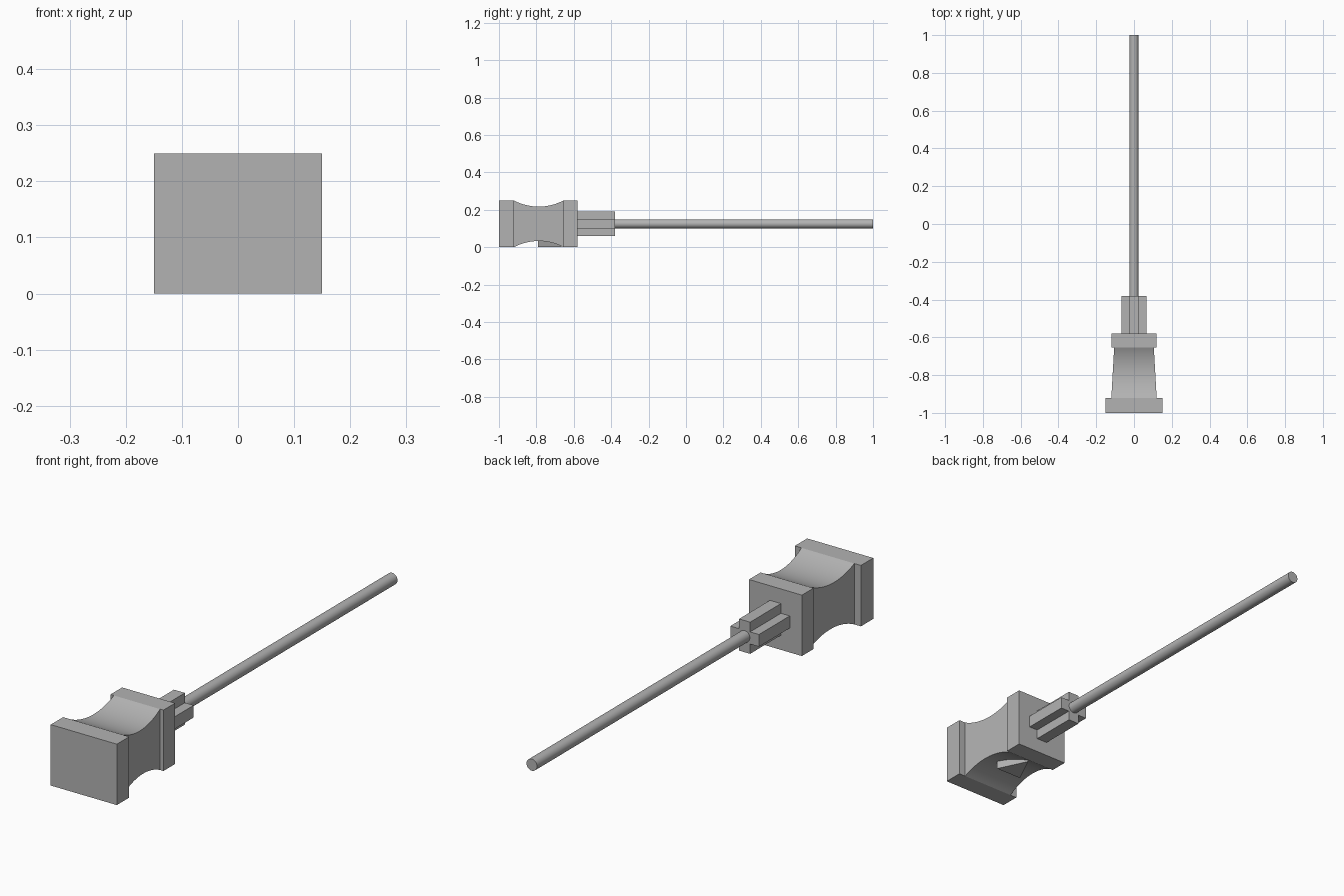
import bpy, bmesh, math

cube = bpy.data.objects.get("Cube")
if cube:
    bpy.data.objects.remove(cube, do_unlink=True)

MID_Z = 0.125
GREY = (0.45, 0.45, 0.45, 1)

mat = bpy.data.materials.new("plain grey")
mat.use_nodes = True
mat.diffuse_color = GREY
mat.node_tree.nodes["Principled BSDF"].inputs["Base Color"].default_value = GREY


def finish(name, bm, smooth=False):
    bmesh.ops.recalc_face_normals(bm, faces=bm.faces)
    mesh = bpy.data.meshes.new(name)
    bm.to_mesh(mesh)
    bm.free()
    mesh.materials.append(mat)
    obj = bpy.data.objects.new(name, mesh)
    bpy.context.collection.objects.link(obj)
    if smooth:
        bpy.ops.object.select_all(action="DESELECT")
        obj.select_set(True)
        bpy.context.view_layer.objects.active = obj
        bpy.ops.object.shade_smooth_by_angle(angle=math.radians(30))
    return obj


def prism(name, lower, upper, smooth=False):
    """Solid between two matching outlines."""
    bm = bmesh.new()
    a = [bm.verts.new(p) for p in lower]
    b = [bm.verts.new(p) for p in upper]
    bm.faces.new(a)
    bm.faces.new(b)
    for i in range(len(a)):
        j = (i + 1) % len(a)
        bm.faces.new((a[i], a[j], b[j], b[i]))
    return finish(name, bm, smooth)


def block(name, half_x, y0, y1, half_z):
    ring = [(-half_x, -half_z), (half_x, -half_z), (half_x, half_z), (-half_x, half_z)]
    return prism(name, [(x, y0, MID_Z + z) for x, z in ring],
                 [(x, y1, MID_Z + z) for x, z in ring])


# End plates of the handle
block("front_plate", 0.15, -1.0, -0.92, 0.125)
block("rear_plate", 0.12, -0.655, -0.58, 0.125)

# Tapered grip with hollowed top and bottom
Y0, Y1, SAG, STEPS = -0.92, -0.655, 0.033, 32
half = (Y1 - Y0) / 2
radius = (half ** 2 + SAG ** 2) / (2 * SAG)
arc = []
for i in range(STEPS + 1):
    d = -half + 2 * half * i / STEPS
    height = MID_Z - SAG + radius - math.sqrt(radius ** 2 - d ** 2)
    arc.append((Y0 + half + d, height))
outline = [(y, MID_Z + h) for y, h in arc] + [(y, MID_Z - h) for y, h in reversed(arc)]


def grip_width(y):
    return 0.12 + (0.105 - 0.12) * (y - Y0) / (Y1 - Y0)


prism("grip", [(-grip_width(y), y, z) for y, z in outline],
      [(grip_width(y), y, z) for y, z in outline], smooth=True)

# Triangular pointer under the grip
triangle = [(-0.06, -0.79), (0.06, -0.79), (0, -0.665)]
prism("pointer", [(x, y, 0) for x, y in triangle], [(x, y, 0.06) for x, y in triangle])

# Cross-shaped collar
a, b = 0.025, 0.065
cross = [(a, a), (a, b), (-a, b), (-a, a), (-b, a), (-b, -a),
         (-a, -a), (-a, -b), (a, -b), (a, -a), (b, -a), (b, a)]
prism("cross_collar", [(x, -0.58, MID_Z + z) for x, z in cross],
      [(x, -0.38, MID_Z + z) for x, z in cross])

# Long round rod
circle = [(0.024 * math.cos(math.tau * i / 32), 0.024 * math.sin(math.tau * i / 32))
          for i in range(32)]
prism("rod", [(x, -0.38, MID_Z + z) for x, z in circle],
      [(x, 1.0, MID_Z + z) for x, z in circle], smooth=True)
